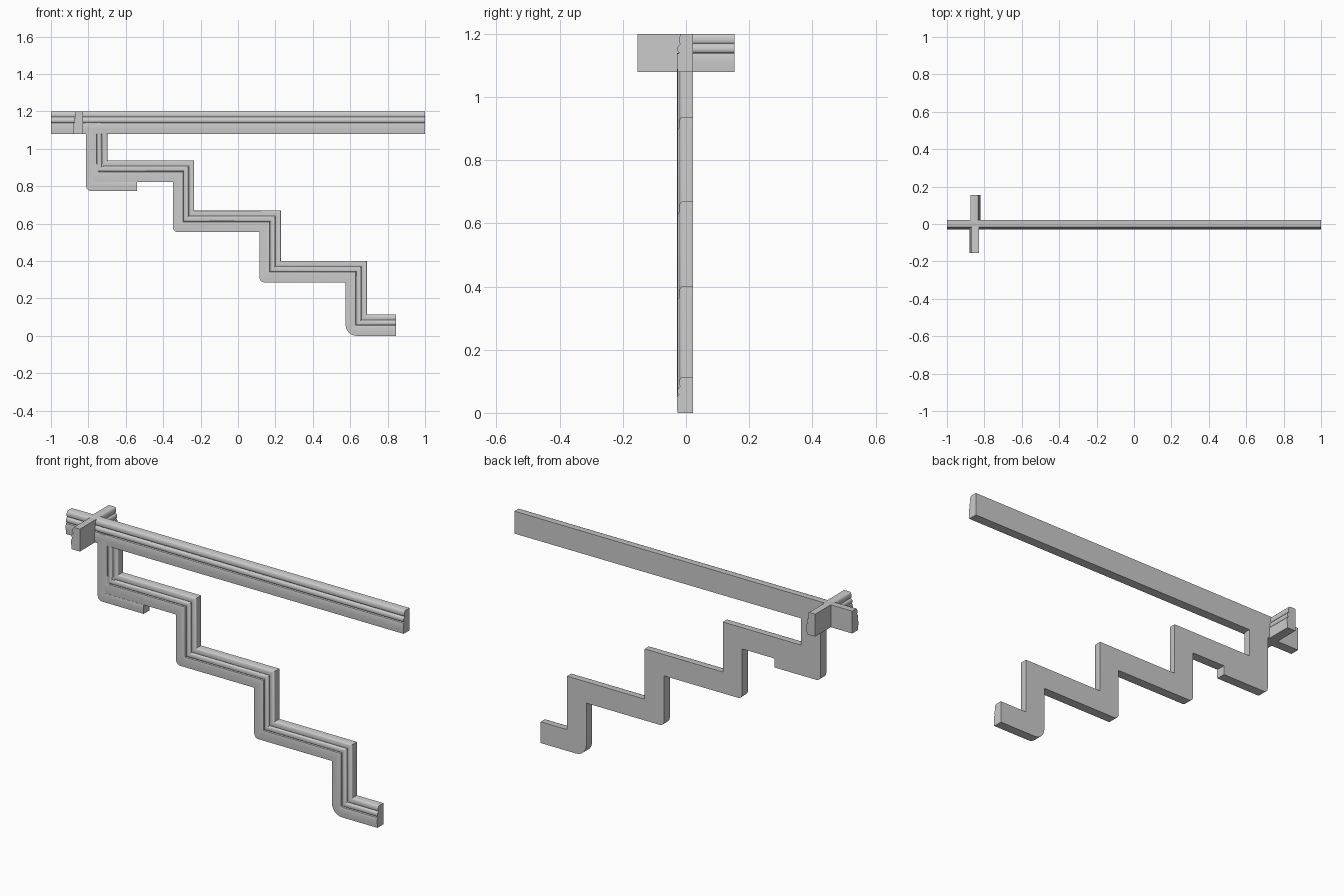
import bpy, bmesh, math
from mathutils import Vector, Matrix

if "Cube" in bpy.data.objects:
    bpy.data.objects.remove(bpy.data.objects["Cube"])

BACK = 0.022


def moulding_profile(width):
    """Cross-section as (across, y): flat back, plain band, two rounded beads."""
    pts = [(0, BACK), (0, -0.027), (0.025, -0.029), (0.048, -0.029), (0.057, -0.027)]
    # each bead: start, end, base depth, bulge
    for a, b, y0, y1, bulge in ((0.06, 0.086, -0.021, -0.019, 0.007),
                                (0.089, 0.12, -0.017, -0.012, 0.007)):
        for i in range(8):
            t = i / 7
            across = (a + b) / 2 - math.cos(math.pi * t) * (b - a) / 2
            pts.append((across, y0 + (y1 - y0) * t - bulge * math.sin(math.pi * t)))
    pts.append((0.12, BACK))
    return [(v * width / 0.12, y) for v, y in pts]


def skin(name, rings, matrix=None):
    """Join successive rings of points into a capped solid."""
    bm = bmesh.new()
    loops = [[bm.verts.new(p) for p in ring] for ring in rings]
    n = len(loops[0])
    for a, b in zip(loops, loops[1:]):
        for i in range(n):
            j = (i + 1) % n
            bm.faces.new((a[i], a[j], b[j], b[i]))
    bm.faces.new(loops[0])
    bm.faces.new(loops[-1])
    bmesh.ops.remove_doubles(bm, verts=bm.verts, dist=1e-5)
    bmesh.ops.recalc_face_normals(bm, faces=bm.faces)
    if matrix:
        bm.transform(matrix)
    mesh = bpy.data.meshes.new(name)
    bm.to_mesh(mesh)
    bm.free()
    ob = bpy.data.objects.new(name, mesh)
    bpy.context.collection.objects.link(ob)
    bpy.ops.object.select_all(action='DESELECT')
    ob.select_set(True)
    bpy.context.view_layer.objects.active = ob
    bpy.ops.object.shade_smooth_by_angle(angle=math.radians(35))
    return ob


def straight(name, x0, x1, matrix=None):
    prof = moulding_profile(0.12)
    return skin(name, [[Vector((x, y, 1.08 + v)) for v, y in prof] for x in (x0, x1)], matrix)


def stepped(name, start, corners, end_z, width=0.114):
    """Mitred moulding; corners are (x, z, radius) along its lower-left edge."""
    prof = moulding_profile(width)
    rings = [[Vector((start[0], y, start[1] + v)) for v, y in prof]]
    for cx, cz, r in corners:
        steps = 6 if r else 0
        for k in range(steps + 1):
            a = math.radians(270 - 90 * k / max(steps, 1))
            ring = []
            for v, y in prof:
                rad, off = max(r - v, 0), max(r, v)
                ring.append(Vector((cx + off + rad * math.cos(a), y,
                                    cz + off + rad * math.sin(a))))
            rings.append(ring)
    rings.append([Vector((corners[-1][0] + v, y, end_z)) for v, y in prof])
    return skin(name, rings)


# Long top rail
straight("top_rail", -1.0, 1.0)

# Short cross returns: beads face right behind the rail and left in front of it
for name, angle in (("back_return", 90), ("front_return", -90)):
    straight(name, 0.0, 0.154,
             Matrix.Translation((-0.851, 0, 0)) @ Matrix.Rotation(math.radians(angle), 4, 'Z'))

# Staircase trim: lower-left corners rounded, upper-right corners mitred
xs = [0.575, 0.115, -0.348, -0.812]
zs = [0.0, 0.286, 0.555, 0.823]
path = []
for i, (x, z) in enumerate(zip(xs, zs)):
    path.append((x, z, 0.06 if i == 0 else 0.025))
    if i < 3:
        path.append((x, zs[i + 1], 0))
stepped("stair_trim", (0.845, 0.0), path, 1.14)

# Short ledge under the top step
stepped("lower_ledge", (-0.54, 0.775), [(-0.812, 0.775, 0.025)], 0.92, 0.1)
